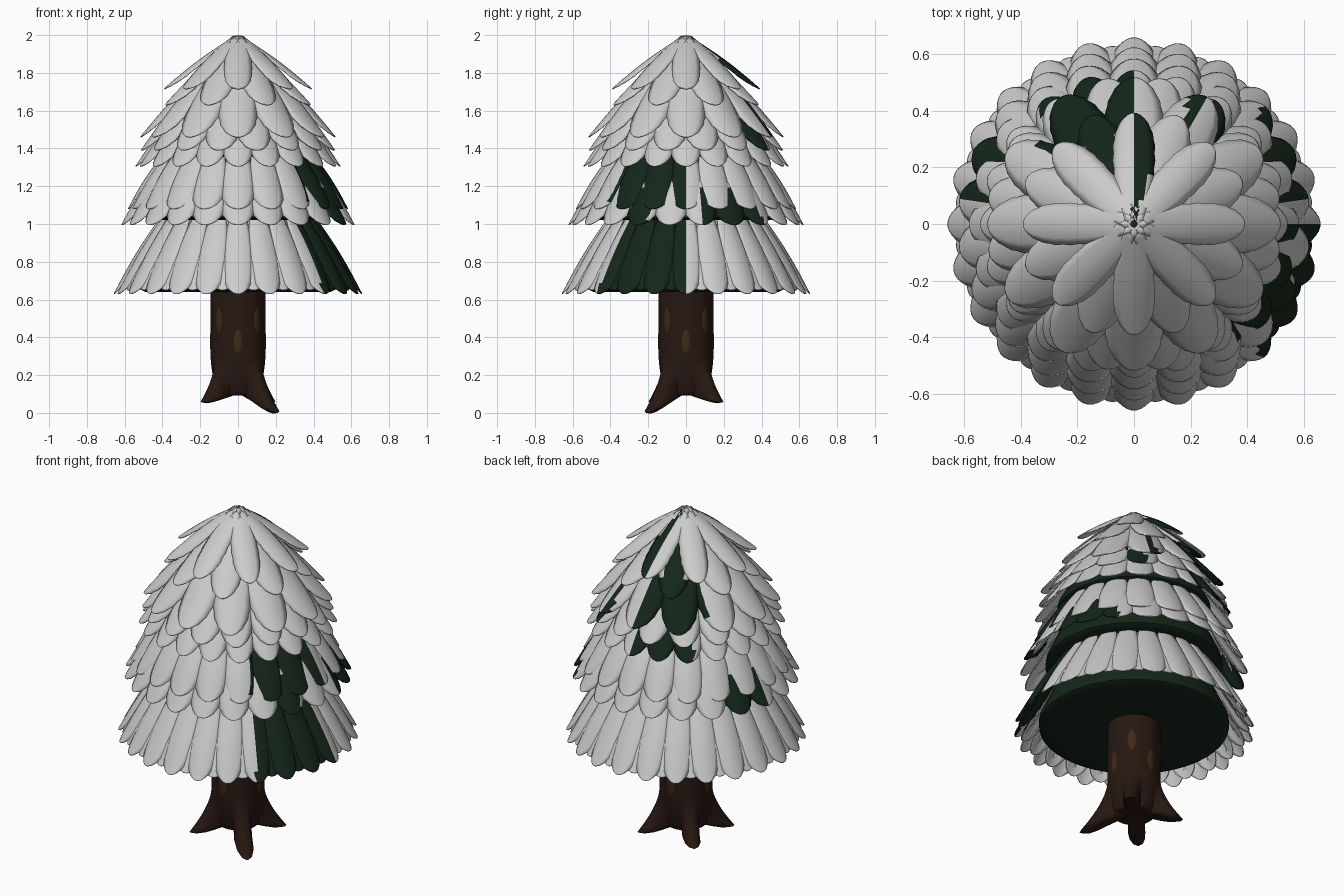
import bpy, bmesh, math
from mathutils import Vector

if "Cube" in bpy.data.objects:
    bpy.data.objects.remove(bpy.data.objects["Cube"])

def material(name, rgb):
    m = bpy.data.materials.new(name)
    m.diffuse_color = (*rgb, 1)
    m.use_nodes = True
    m.node_tree.nodes["Principled BSDF"].inputs["Base Color"].default_value = m.diffuse_color
    return m

SNOW = material("snow", (0.8, 0.8, 0.8))
GREEN = material("dark_green", (0.007, 0.019, 0.010))
BARK = material("bark", (0.020, 0.009, 0.006))
STREAK = material("bark_streak", (0.05, 0.022, 0.008))

def finish(bm, name, mats, angle=50):
    me = bpy.data.meshes.new(name)
    bm.to_mesh(me)
    bm.free()
    ob = bpy.data.objects.new(name, me)
    bpy.context.collection.objects.link(ob)
    for m in mats:
        me.materials.append(m)
    bpy.ops.object.select_all(action='DESELECT')
    ob.select_set(True)
    bpy.context.view_layer.objects.active = ob
    bpy.ops.object.shade_smooth_by_angle(angle=math.radians(angle))
    return ob

def loft(bm, rings, closed_ends=True):
    """Bridge rings of points into a skin."""
    vs = [[bm.verts.new(p) for p in ring] for ring in rings]
    n = len(vs[0])
    for a, b in zip(vs, vs[1:]):
        for i in range(n):
            j = (i + 1) % n
            bm.faces.new((a[i], a[j], b[j], b[i]))
    if closed_ends:
        bm.faces.new(vs[0][::-1])
        bm.faces.new(vs[-1])
    bmesh.ops.recalc_face_normals(bm, faces=bm.faces)

def circle(r, z, n=48):
    return [(r * math.cos(2 * math.pi * i / n), r * math.sin(2 * math.pi * i / n), z) for i in range(n)]

# Dark foliage bodies under the petals, with rounded rims
bodies = {
    "lower_foliage_body": [(.30, .65), (.49, .64), (.52, .655), (.52, .69), (.36, 1.04), (.20, 1.08)],
    "middle_foliage_body": [(.30, 1.03), (.46, 1.02), (.485, 1.035), (.48, 1.07), (.34, 1.38), (.20, 1.41)],
    "upper_foliage_body": [(.25, 1.36), (.39, 1.35), (.42, 1.365), (.42, 1.40), (.30, 1.61), (.13, 1.83), (.01, 1.96)],
}
for name, prof in bodies.items():
    bm = bmesh.new()
    loft(bm, [circle(r, z) for r, z in prof])
    finish(bm, name, [GREEN])

# Petals: one tapered, rounded, softly scalloped sheet
def petal(bm, az, r0, z0, r1, z1, w, dark):
    out = Vector((math.cos(az), math.sin(az), 0))
    side = Vector((-out.y, out.x, 0))
    a = out * r0 + Vector((0, 0, z0))
    b = out * r1 + Vector((0, 0, z1))
    d = (b - a).normalized()
    nrm = d.cross(side)
    if nrm.z < 0:
        nrm = -nrm
    rows, cols = 16, 6
    grid = []
    for i in range(rows + 1):
        t = 1 - (1 - i / rows) ** 1.5
        half = w / 2 * (0.42 + 0.58 * math.sin(min(t / 0.6, 1) * math.pi / 2))
        if t > 0.68:
            half *= math.sqrt(max(0.012, 1 - ((t - 0.68) / 0.32) ** 2))
        if t > 0.4:
            half *= 1 + (0.02 if i % 2 else -0.02)
        line = []
        for j in range(cols + 1):
            s = 2 * j / cols - 1
            bulge = 0.012 * math.sin(math.pi * t) - 0.16 * w * s * s * (half / w * 2) ** 2
            line.append(bm.verts.new(a.lerp(b, t) + side * (half * s) + nrm * bulge))
        grid.append(line)
    for i in range(rows):
        for j in range(cols):
            f = bm.faces.new((grid[i][j], grid[i + 1][j], grid[i + 1][j + 1], grid[i][j + 1]))
            c = f.calc_center_median()
            deg = math.degrees(math.atan2(c.y, c.x))
            f.material_index = int(any(lo < deg < hi and i / rows >= start for lo, hi, start in dark))

# name: inner radius/height, tip radius/height, count, width, half-step, dark azimuth spans
layers = [
    ("crown_petals", .012, 1.995, .39, 1.715, 8, .145, 0, [(72, 90, 0)]),
    ("crown_under_petals", .012, 1.985, .41, 1.63, 8, .17, 1, [(100, 124, 0)]),
    ("upper_petals", .12, 1.885, .515, 1.46, 12, .20, 0, [(90, 140, 0), (60, 66, 0)]),
    ("upper_under_petals", .20, 1.77, .52, 1.39, 16, .18, 1, [(45, 58, .3)]),
    ("upper_rim_petals", .28, 1.64, .54, 1.305, 20, .16, 0, [(90, 130, 0)]),
    ("middle_petals", .37, 1.40, .58, 1.08, 20, .175, 0, [(-48, 0, 0)]),
    ("middle_rim_petals", .40, 1.33, .62, .995, 22, .175, 1, [(8, 42, .3), (-32, -20, .3), (148, 172, .3)]),
    ("lower_petals", .39, 1.06, .655, .63, 24, .165, 0, [(-46, 0, 0)]),
    ("lower_under_petals", .38, 1.04, .63, .65, 24, .165, 1, [(-48, 0, 0)]),
]
for name, r0, z0, r1, z1, n, w, half, dark in layers:
    bm = bmesh.new()
    for k in range(n):
        petal(bm, 2 * math.pi * (k + half / 2) / n, r0, z0, r1, z1, w, dark)
    bmesh.ops.recalc_face_normals(bm, faces=bm.faces)
    ob = finish(bm, name, [SNOW, GREEN], 60)
    mod = ob.modifiers.new("thickness", 'SOLIDIFY')
    mod.thickness = 0.006
    mod.offset = 0

# Trunk flaring into four roots, the front right one reaching the ground
def trunk_point(az, t):
    lobe = max(0, math.cos(2 * (az + math.pi / 4)) ** 2 * 2 - 1) ** 1.1
    front_right = max(0, math.cos(az + math.pi / 4)) ** 6
    low = .095 - lobe * (.04 + .055 * front_right)
    z = low + (0.30 - low) * t
    flare = (1 - t) ** 1.6
    r = .145 + flare * (lobe * (.125 + .03 * front_right) - .035 * (1 - lobe))
    return r * math.cos(az), r * math.sin(az), z

N = 64
angles = [2 * math.pi * i / N for i in range(N)]
rings = [circle(.145, .70, N), circle(.145, .45, N)]
rings += [[trunk_point(a, 1 - k / 10) for a in angles] for k in range(11)]
foot = rings[-1]
rings.append([(x * .88, y * .88, z - .004) for x, y, z in foot])
rings.append([(x * .55, y * .55, z * .5 + .045) for x, y, z in foot])
rings.append([(x * .1, y * .1, .10) for x, y, z in foot])
bm = bmesh.new()
loft(bm, rings)
finish(bm, "trunk_and_roots", [BARK], 60)

# Lighter streaks lying almost flush on the bark
bm = bmesh.new()
for k in range(8):
    az = math.pi / 4 * k
    z = .38 if k % 2 == 0 else .49
    start = len(bm.verts)
    new = bmesh.ops.create_uvsphere(bm, u_segments=12, v_segments=8, radius=1)["verts"]
    for v in new:
        x, y, h = v.co.x * .006 + .142, v.co.y * .026, v.co.z * .075
        x -= y * y / (2 * .145)
        v.co = (x * math.cos(az) - y * math.sin(az), x * math.sin(az) + y * math.cos(az), z + h)
finish(bm, "bark_streaks", [STREAK])
